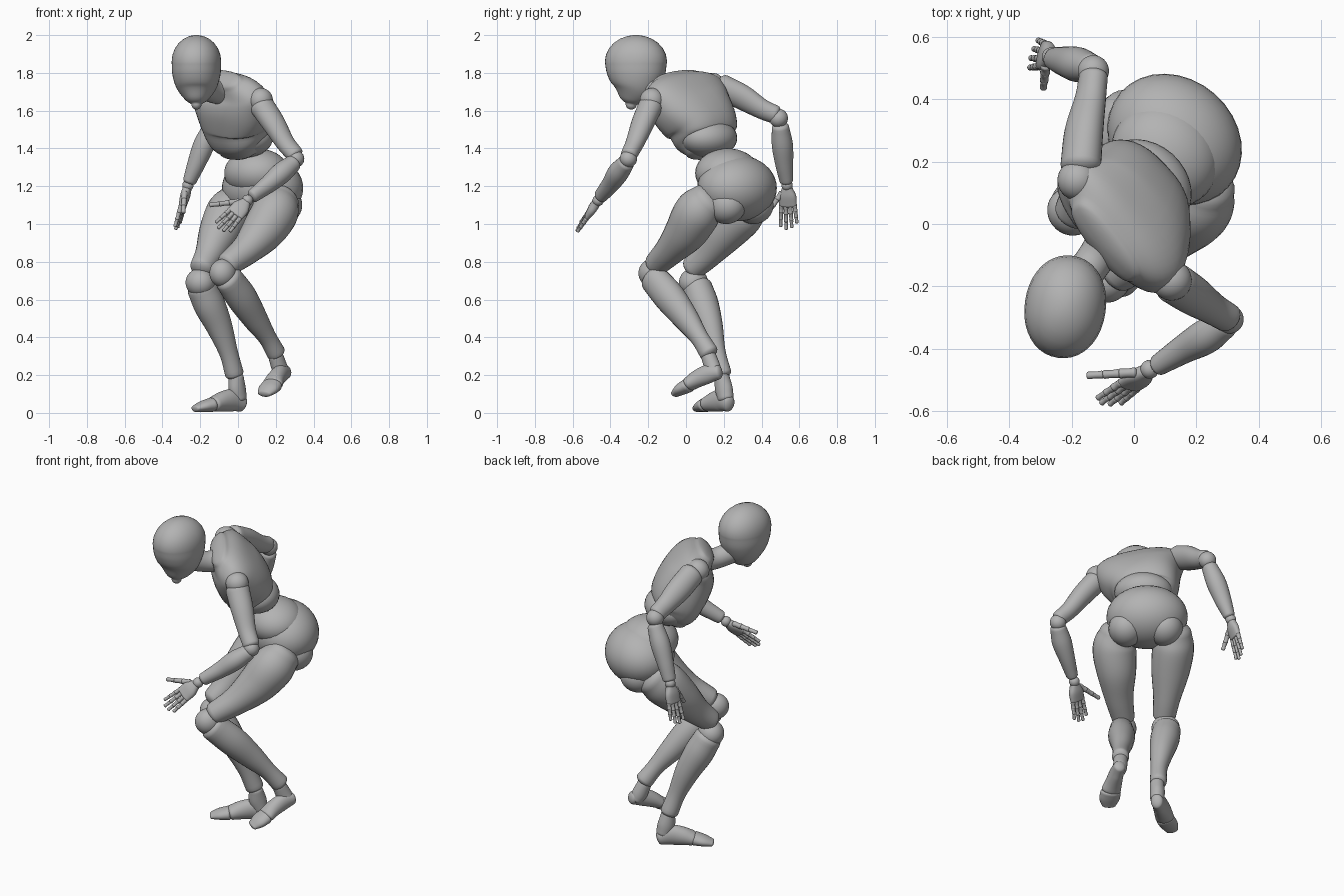
import bpy, bmesh, math
from mathutils import Vector, Matrix

if "Cube" in bpy.data.objects:
    bpy.data.objects.remove(bpy.data.objects["Cube"], do_unlink=True)

# One matte grey for the whole mannequin
grey = bpy.data.materials.new("matte_grey")
grey.use_nodes = True
colour = (0.45, 0.45, 0.45, 1)
grey.diffuse_color = colour
grey.node_tree.nodes["Principled BSDF"].inputs["Base Color"].default_value = colour

UNIT = 0.01                              # part tables are in hundredths
BODY_LEFT = Vector((0.69, -0.69, -0.22))   # the twisted torso's own left
HIP_LEFT = Vector((0.75, -0.66, 0))
BACK = Vector((0.66, 0.75, 0))


def finish(name, bm):
    bmesh.ops.recalc_face_normals(bm, faces=bm.faces)
    mesh = bpy.data.meshes.new(name)
    bm.to_mesh(mesh)
    bm.free()
    mesh.materials.append(grey)
    mesh.polygons.foreach_set("use_smooth", [True] * len(mesh.polygons))
    obj = bpy.data.objects.new(name, mesh)
    bpy.context.collection.objects.link(obj)
    return obj


def spline(points, steps):
    """Smooth curve through stations of position and two radii."""
    pts = [Vector(p) * UNIT for p in points]
    pts = [pts[0] * 2 - pts[1]] + pts + [pts[-1] * 2 - pts[-2]]
    out = []
    for a, b, c, d in zip(pts, pts[1:], pts[2:], pts[3:]):
        for k in range(steps):
            t = k / steps
            out.append(b + (c - a) * (t / 2) + (a * 2 - b * 5 + c * 4 - d) * (t * t / 2)
                       + (b * 3 - a - c * 3 + d) * (t ** 3 / 2))
    return out + [pts[-2]]


def loft(name, points, side=HIP_LEFT, cap=0.6, power=2.0, sides=28, steps=6):
    """Rounded limb through (x, y, z, half width, half depth) stations."""
    path = spline(points, steps)
    centres = [Vector(p[:3]) for p in path]
    last = len(path) - 1
    rings = []
    for i, p in enumerate(path):
        t = (centres[min(i + 1, last)] - centres[max(i - 1, 0)]).normalized()
        rings.append((centres[i], t, p[3], p[4]))

    def dome(ring, sign):
        c, t, a, b = ring
        h = cap * min(a, b)
        return [(c + t * sign * h * math.sin(q), t, a * math.cos(q), b * math.cos(q))
                for q in (math.radians(k) for k in (15, 30, 45, 60, 74, 85))]

    rings = dome(rings[0], -1)[::-1] + rings + dome(rings[-1], 1)
    bm = bmesh.new()
    loops = []
    for c, t, a, b in rings:
        u = (side - t * side.dot(t)).normalized()
        v = t.cross(u)
        loop = []
        for k in range(sides):
            q = math.tau * k / sides
            x, y = math.cos(q), math.sin(q)
            x = math.copysign(abs(x) ** (2 / power), x)
            y = math.copysign(abs(y) ** (2 / power), y)
            loop.append(bm.verts.new(c + u * a * x + v * b * y))
        loops.append(loop)
    for low, high in zip(loops, loops[1:]):
        for k in range(sides):
            n = (k + 1) % sides
            bm.faces.new((low[k], low[n], high[n], high[k]))
    bm.faces.new(loops[0][::-1])
    bm.faces.new(loops[-1])
    return finish(name, bm)


def ball(name, centre, radii, side=HIP_LEFT):
    """Ellipsoid with radii along its side, depth and height."""
    x = side.normalized()
    y = Vector((0, 0, 1)).cross(x).normalized()
    frame = Matrix((x, y, x.cross(y))).transposed().to_4x4()
    size = Matrix.Diagonal((*[r * UNIT for r in radii], 1))
    bm = bmesh.new()
    bmesh.ops.create_uvsphere(bm, u_segments=32, v_segments=20, radius=1,
                              matrix=Matrix.Translation(Vector(centre) * UNIT) @ frame @ size)
    return finish(name, bm)


def digit(name, base, tip, radius, side):
    """Three tapering finger joints."""
    for k in range(3):
        a, b = base.lerp(tip, k / 3 + 0.03), base.lerp(tip, (k + 1) / 3 - 0.03)
        r = radius * (1 - k * 0.12)
        loft(f"{name}_joint_{k + 1}", [(*a, r, r), (*a.lerp(b, 0.5), r * 0.85, r * 0.85),
             (*b, r * 0.95, r * 0.95)], side, sides=12, steps=3)


def hand(name, wrist, along, across, thumb_tip):
    """Palm, four fingers and a thumb; across points to the little finger."""
    w, d, s = Vector(wrist), Vector(along).normalized(), Vector(across).normalized()
    ball(f"{name}_wrist", w, (3, 3, 3))
    loft(f"{name}_palm", [(*(w + d * k), a, b) for k, a, b in
         ((2, 3, 2.3), (6, 4.7, 2.4), (11, 4.8, 1.7))], s, power=2.4, sides=20)
    for i, finger in enumerate(("index", "middle", "ring", "little")):
        off = i - 1.5
        base = w + d * (12 - abs(off) * 0.6) + s * off * 2.4
        reach = (11.5, 12.5, 11.5, 9.5)[i]
        digit(f"{name}_{finger}_finger", base, base + (d + s * off * 0.06) * reach, 1.35, s)
    digit(f"{name}_thumb", w + d * 4 - s * 3, Vector(thumb_tip), 1.7, s)


# Head and neck
loft("head", [(-22, -29, 163.5, 2.7, 3), (-22, -28.5, 166, 6, 7), (-22, -27, 172, 10.5, 12),
              (-22, -26.5, 179, 12.6, 15.3), (-22, -26.5, 186, 13, 16.5)],
     Vector((1, -0.15, 0)), cap=1.08, power=2.1, sides=40)
loft("neck", [(-8, -5, 170, 7, 7), (-13, -12, 170, 6, 6), (-19, -20, 173, 6.5, 6.5)])

# Rib cage and waist
loft("chest", [(2, 12, 141, 13.5, 10.5), (0, 10, 146, 17.5, 13.5), (-1, 8, 153, 20, 15.5),
               (-3, 2, 163, 24, 14.5), (-5.5, -2, 171, 25, 11), (-9, -5.5, 176, 16, 6.5)],
     BODY_LEFT, cap=0.5, power=2.5, sides=40)
ball("upper_abdomen", (3, 12, 145.5), (16.5, 14, 10.5))
ball("lower_abdomen", (10, 22, 127), (18, 16.5, 13))

# Pelvis with rounded seat
ball("pelvis", (13, 27, 119), (23, 19.5, 17.5))
for name, sign in (("left", 1), ("right", -1)):
    seat = Vector((14, 27, 110)) + (HIP_LEFT * sign * 11 + BACK * 2)
    ball(f"{name}_seat", seat, (10, 11, 10))

# Arms: shoulder, upper arm, elbow, forearm
ball("left_shoulder", (12, -18, 165.5), (6.5, 6.5, 6.5))
ball("right_shoulder", (-18, 14, 173.5), (6.5, 6.5, 6.5))
loft("left_upper_arm", [(13, -19, 162, 6.3, 6.8), (19, -23, 153, 5.8, 6.4), (25, -27, 143, 4.8, 5.2),
                        (30, -30, 137, 4.3, 4.8)], BODY_LEFT)
loft("right_upper_arm", [(-17, 19, 172.5, 6.3, 7), (-16, 30, 167, 5.8, 7), (-14, 40, 161, 4.8, 5.6),
                         (-13, 47, 158, 4.5, 5)], BODY_LEFT)
ball("left_elbow", (30.5, -30.5, 134.5), (4.6, 4.6, 4.6))
ball("right_elbow", (-13, 49, 156), (5, 5, 5))
loft("left_forearm", [(29, -32, 132, 4.6, 4.6), (23, -36, 127, 5.6, 5.6), (16, -40, 121, 4.6, 4.8),
                      (8, -45, 115, 3.4, 3.8)], BODY_LEFT)
loft("right_forearm", [(-14, 50, 151, 4.6, 4.6), (-18, 51, 142, 5.6, 5.6), (-22, 52, 132, 4.8, 4.8),
                       (-25.5, 53, 123, 3.4, 3.8)], BODY_LEFT)
hand("left_hand", (5, -46.5, 112.5), (-16, -12.5, -17.5), (0.62, -0.25, -0.6), (-15, -48.5, 110))
hand("right_hand", (-26.5, 53.5, 120.5), (-5.5, 1, -21), (0.25, 1, 0), (-29, 43.5, 106))

# Legs: thigh, knee, shin
loft("left_thigh", [(22.5, 12, 112, 10, 10.5), (19.5, 6, 106, 12.3, 12.5), (13, 0, 96, 11.3, 11.3),
                    (4.5, -8, 86.5, 8.4, 8.2), (-5, -15.5, 79, 6.5, 6.5)])
loft("right_thigh", [(-1, 34, 111, 10, 11), (-5, 28.5, 105, 11.8, 12.8), (-10, 20, 95, 10.8, 11),
                     (-15, 11, 84, 7.8, 8), (-19, 4, 77, 6.5, 6.5)])
ball("left_knee", (-8, -18, 74), (6.8, 7.5, 7.5))
ball("right_knee", (-20, 4, 69), (8, 7.5, 7.5))
loft("left_shin", [(-5, -17, 71, 6.8, 8), (2, -8.5, 61, 7.6, 8.5), (9, 0, 50, 6.3, 7),
                   (15.5, 7, 40, 4.7, 5), (20, 12, 32, 4.8, 5.2)])
loft("right_shin", [(-19, 6, 66, 8, 8), (-15, 9, 57, 8.2, 8.5), (-10, 12.5, 46, 6.8, 7.2),
                    (-5, 16, 32, 4.8, 5.2), (-2, 19, 21, 4.8, 5.2)])

# Feet: ankle, heel to ball, toes
LEFT_FOOT = Vector((0.92, -0.4, 0))
RIGHT_FOOT = Vector((0.5, -0.85, 0))
loft("left_ankle", [(20, 12, 30, 4, 4), (22, 14, 24, 4, 4.5), (23.5, 15, 21, 4, 4)])
loft("left_foot", [(25, 17, 21.5, 3.4, 3.8), (22.5, 11.5, 20.5, 4, 5), (20, 6, 18, 4.8, 4.6),
                   (18.5, 2, 15.5, 5.6, 3.9)], LEFT_FOOT)
loft("left_toes", [(18, 1, 14.5, 5.8, 3.8), (16, -2.5, 12.5, 5.8, 3.2), (14, -5.5, 10.3, 4, 2)],
     LEFT_FOOT)
loft("right_ankle", [(-1, 19, 19, 4, 4), (-0.5, 20, 13, 4.2, 5), (0.5, 21, 8, 4, 4.5)])
loft("right_foot", [(2, 22.5, 5, 3.5, 4.4), (-3, 19, 6.6, 4.2, 5.9), (-8, 15.5, 6, 4.9, 5.4),
                    (-12.5, 12, 4.7, 5.3, 4.2)], RIGHT_FOOT)
loft("right_toes", [(-14, 11, 4.3, 5.4, 3.8), (-18.5, 8.8, 3.4, 5.2, 3), (-22.5, 6.5, 2.3, 3.6, 1.9)],
     RIGHT_FOOT)
